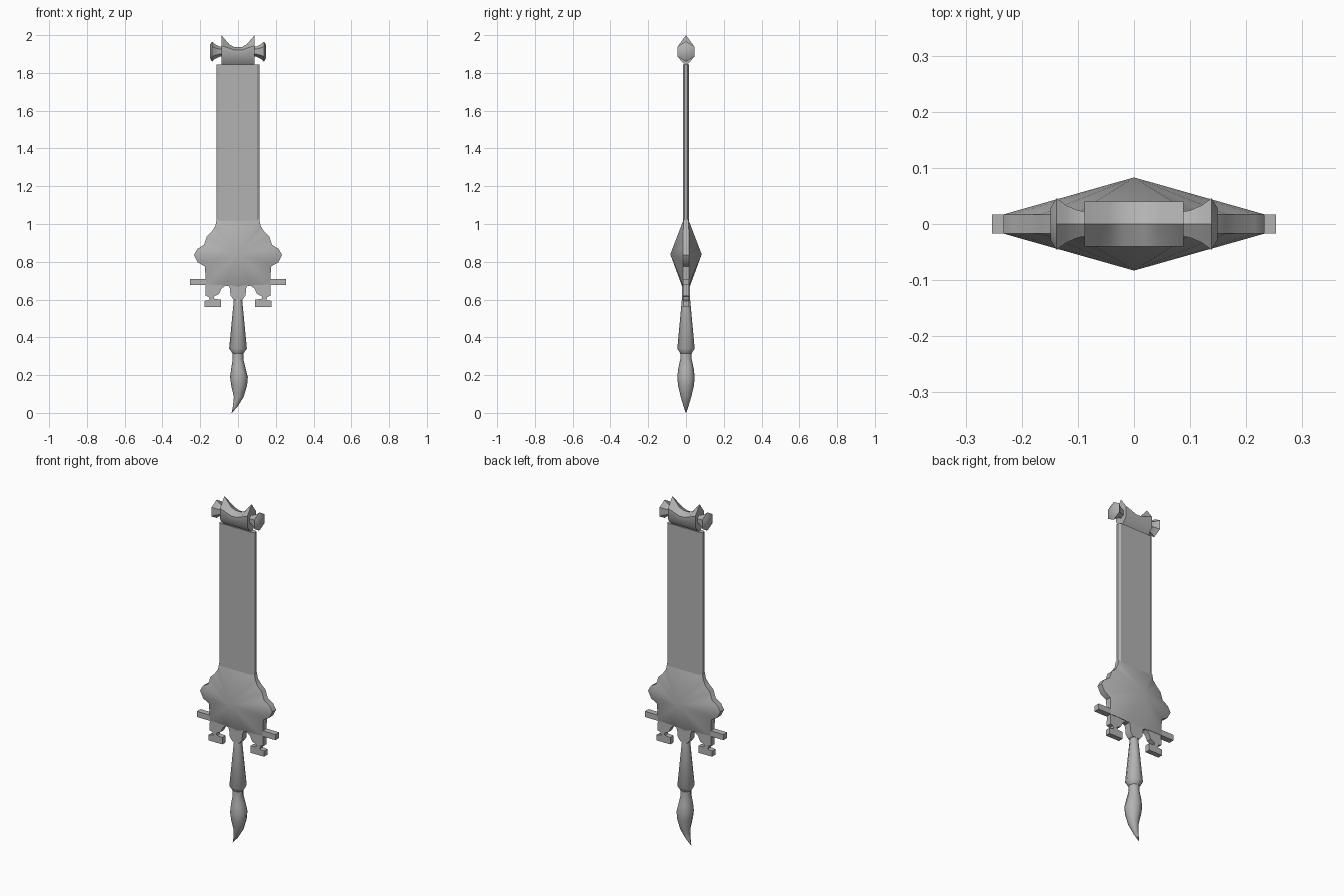
import bpy
import bmesh
from math import cos, sin, tau, radians

if "Cube" in bpy.data.objects:
    bpy.data.objects.remove(bpy.data.objects["Cube"])

GREY = (0.45, 0.45, 0.45, 1)
metal = bpy.data.materials.new("grey_metal")
metal.use_nodes = True
metal.diffuse_color = GREY
metal.node_tree.nodes["Principled BSDF"].inputs["Base Color"].default_value = GREY


def finish(name, bm, angle=40):
    bmesh.ops.recalc_face_normals(bm, faces=bm.faces)
    mesh = bpy.data.meshes.new(name)
    bm.to_mesh(mesh)
    bm.free()
    mesh.materials.append(metal)
    obj = bpy.data.objects.new(name, mesh)
    bpy.context.collection.objects.link(obj)
    bpy.ops.object.select_all(action="DESELECT")
    obj.select_set(True)
    bpy.context.view_layer.objects.active = obj
    bpy.ops.object.shade_smooth_by_angle(angle=radians(angle))
    return obj


def loft(name, rings, angle=40):
    """Skin a list of equal-length rings and cap both ends."""
    bm = bmesh.new()
    loops = [[bm.verts.new(p) for p in ring] for ring in rings]
    n = len(loops[0])
    for a, b in zip(loops, loops[1:]):
        for i in range(n):
            j = (i + 1) % n
            bm.faces.new((a[i], a[j], b[j], b[i]))
    bm.faces.new(loops[0])
    bm.faces.new(loops[-1])
    return finish(name, bm, angle)


def plate(name, outline, half):
    return loft(name, [[(x, y, z) for x, z in outline] for y in (-half, half)], 35)


def mirrored(half_outline):
    """Close a right-hand outline with its reflection."""
    return half_outline + [(-x, z) for x, z in reversed(half_outline) if x > 0]


# Blade: long slab with chamfered edges
section = [(0.113, 0.007), (0.1, 0.016), (-0.1, 0.016), (-0.113, 0.007),
           (-0.113, -0.007), (-0.1, -0.016), (0.1, -0.016), (0.113, -0.007)]
loft("blade", [[(x, y, z) for x, y in section] for z in (0.96, 1.845)], 25)

# Guard: scalloped rim rising to a peak on the front and the back
rim = mirrored([(0.113, 1.025), (0.12, 0.99), (0.138, 0.96), (0.165, 0.935),
                (0.18, 0.89), (0.215, 0.868), (0.233, 0.836), (0.213, 0.797),
                (0.175, 0.775), (0.17, 0.68), (0.07, 0.675), (0, 0.66)])
bm = bmesh.new()
sides = []
for s in (-1, 1):
    edge = [bm.verts.new((x, s * (0.012 if z > 0.98 else 0.017), z)) for x, z in rim]
    peak = bm.verts.new((0, s * 0.083, 0.84))
    for i, v in enumerate(edge):
        bm.faces.new((v, edge[(i + 1) % len(edge)], peak))
    sides.append(edge)
for i in range(len(rim)):
    j = (i + 1) % len(rim)
    bm.faces.new((sides[0][i], sides[0][j], sides[1][j], sides[1][i]))
finish("guard", bm, 45)

# Crossbar through the bottom of the guard
plate("crossbar", mirrored([(0.253, 0.71), (0.253, 0.677)]), 0.017)

# Hooked feet on both sides
foot = [(0.17, 0.71), (0.173, 0.62), (0.155, 0.615), (0.15, 0.597), (0.178, 0.593),
        (0.178, 0.56), (0.09, 0.56), (0.09, 0.6), (0.125, 0.603), (0.128, 0.615),
        (0.1, 0.63), (0.088, 0.657), (0.065, 0.675), (0.065, 0.71)]
for side, s in (("left", 1), ("right", -1)):
    plate(side + "_foot", [(s * x, z) for x, z in foot], 0.015)

# Hub joining guard and grip
plate("hub", mirrored([(0.06, 0.69), (0.043, 0.66), (0.04, 0.622), (0.022, 0.598)]), 0.02)


def round_rings(stations, sides=8):
    """Horizontal rings from (centre x, x radius, y radius, z)."""
    return [[(cx + rx * cos(tau * i / sides), ry * sin(tau * i / sides), z)
             for i in range(sides)] for cx, rx, ry, z in stations]


# Tapered grip
loft("grip", round_rings([(0, 0.021, 0.021, 0.61), (0, 0.047, 0.046, 0.34),
                          (0, 0.029, 0.03, 0.315)]), 50)

# Pommel: bulb ending in a curved tip
loft("pommel", round_rings([(0, 0.028, 0.03, 0.325), (0, 0.028, 0.03, 0.285),
                            (0.002, 0.038, 0.041, 0.235), (0.005, 0.047, 0.046, 0.19),
                            (0.006, 0.042, 0.042, 0.145), (0.004, 0.026, 0.028, 0.085),
                            (-0.014, 0.013, 0.013, 0.035), (-0.033, 0.001, 0.001, 0)]), 60)

# Head: six-sided sleeve with a raised point at each end
head = []
for x, top, shoulder in ((-0.088, 2.0, 1.945), (-0.045, 1.95, 1.93), (-0.02, 1.937, 1.92),
                         (0.02, 1.937, 1.92), (0.045, 1.95, 1.93), (0.088, 2.0, 1.945)):
    head.append([(x, 0, top), (x, 0.04, shoulder), (x, 0.04, 1.88),
                 (x, 0, 1.835), (x, -0.04, 1.88), (x, -0.04, shoulder)])
loft("head", head, 45)

# Flared six-sided knobs on both sides of the head
for side, s in (("left", 1), ("right", -1)):
    rings = [[(s * x, r * sin(tau * i / 6), 1.913 + r * cos(tau * i / 6)) for i in range(6)]
             for x, r in ((0.08, 0.024), (0.1, 0.028), (0.12, 0.038),
                          (0.138, 0.053), (0.149, 0.033))]
    loft(side + "_knob", rings, 35)
